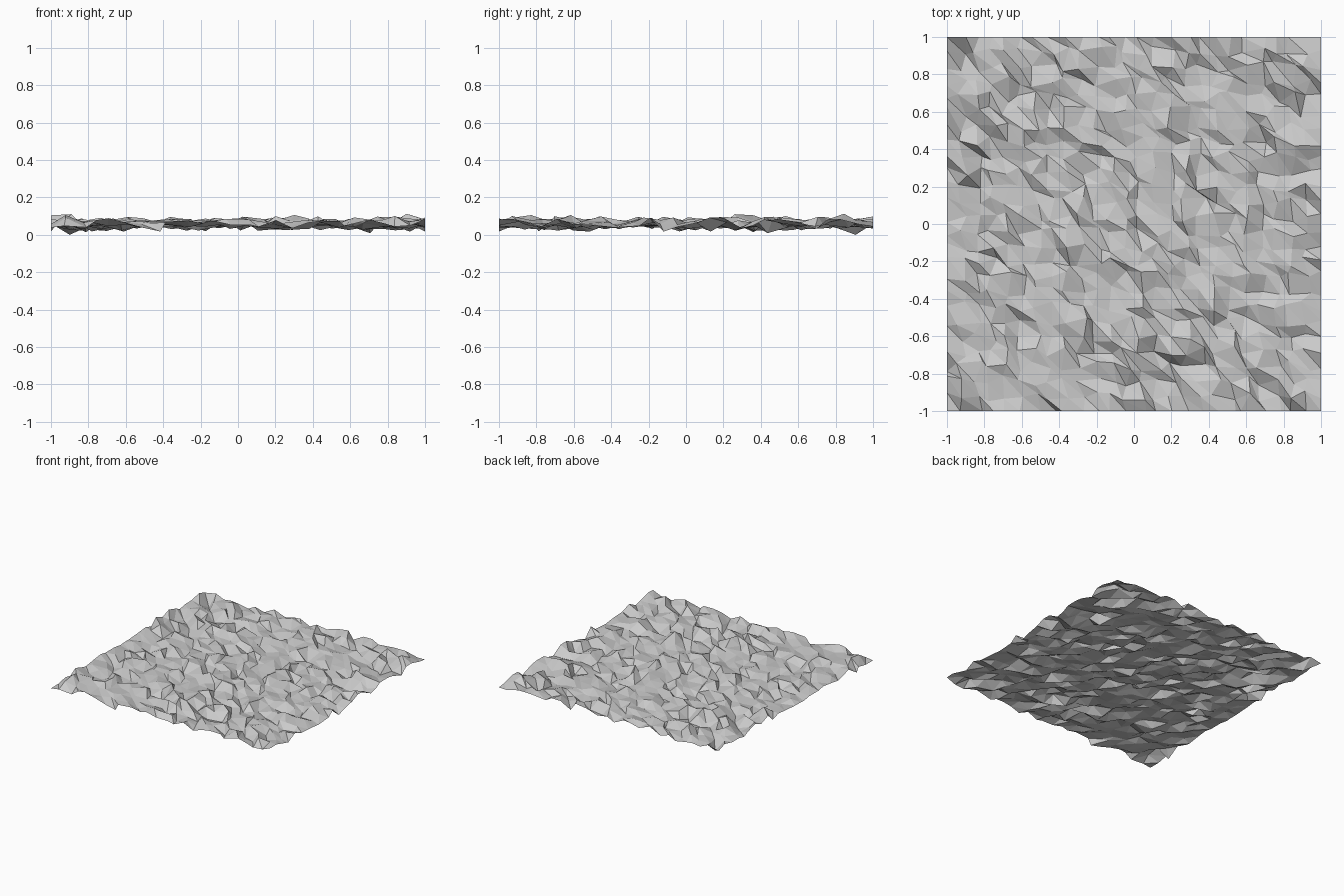
import bpy
import bmesh
import random

cube = bpy.data.objects.get("Cube")
if cube:
    bpy.data.objects.remove(cube, do_unlink=True)

random.seed(5)
CELLS = 25
STEP = 2 / CELLS
SHIFT = 0.38 * STEP
MIDDLE = 0.06      # mean height of the sheet
ROUGHNESS = 0.018  # spread of the bumps
REACH = 0.053      # furthest a bump may stray from the middle

# Plain grey stone colour
stone = bpy.data.materials.new("grey_stone")
stone.use_nodes = True
grey = (0.6, 0.6, 0.6, 1)
stone.diffuse_color = grey
stone.node_tree.nodes["Principled BSDF"].inputs["Base Color"].default_value = grey


def shifted(i):
    """Grid coordinate with a random shift; the outer border stays straight."""
    base = -1 + i * STEP
    return base if i in (0, CELLS) else base + random.uniform(-SHIFT, SHIFT)


def bump():
    """Random height, kept within reach of the middle."""
    return MIDDLE + max(-REACH, min(REACH, random.gauss(0, ROUGHNESS)))


# Rough ground sheet: jittered grid, each cell split along the same diagonal
bm = bmesh.new()
grid = [[bm.verts.new((shifted(i), shifted(j), bump()))
         for j in range(CELLS + 1)] for i in range(CELLS + 1)]
for i in range(CELLS):
    for j in range(CELLS):
        a, b = grid[i][j], grid[i + 1][j]
        c, d = grid[i + 1][j + 1], grid[i][j + 1]
        bm.faces.new((a, b, d))
        bm.faces.new((b, c, d))

# The lowest point touches the floor
lowest = min(bm.verts, key=lambda v: v.co.z)
lowest.co.z = 0

mesh = bpy.data.meshes.new("rough_ground")
bm.to_mesh(mesh)
bm.free()
mesh.materials.append(stone)
ground = bpy.data.objects.new("rough_ground", mesh)
bpy.context.collection.objects.link(ground)
